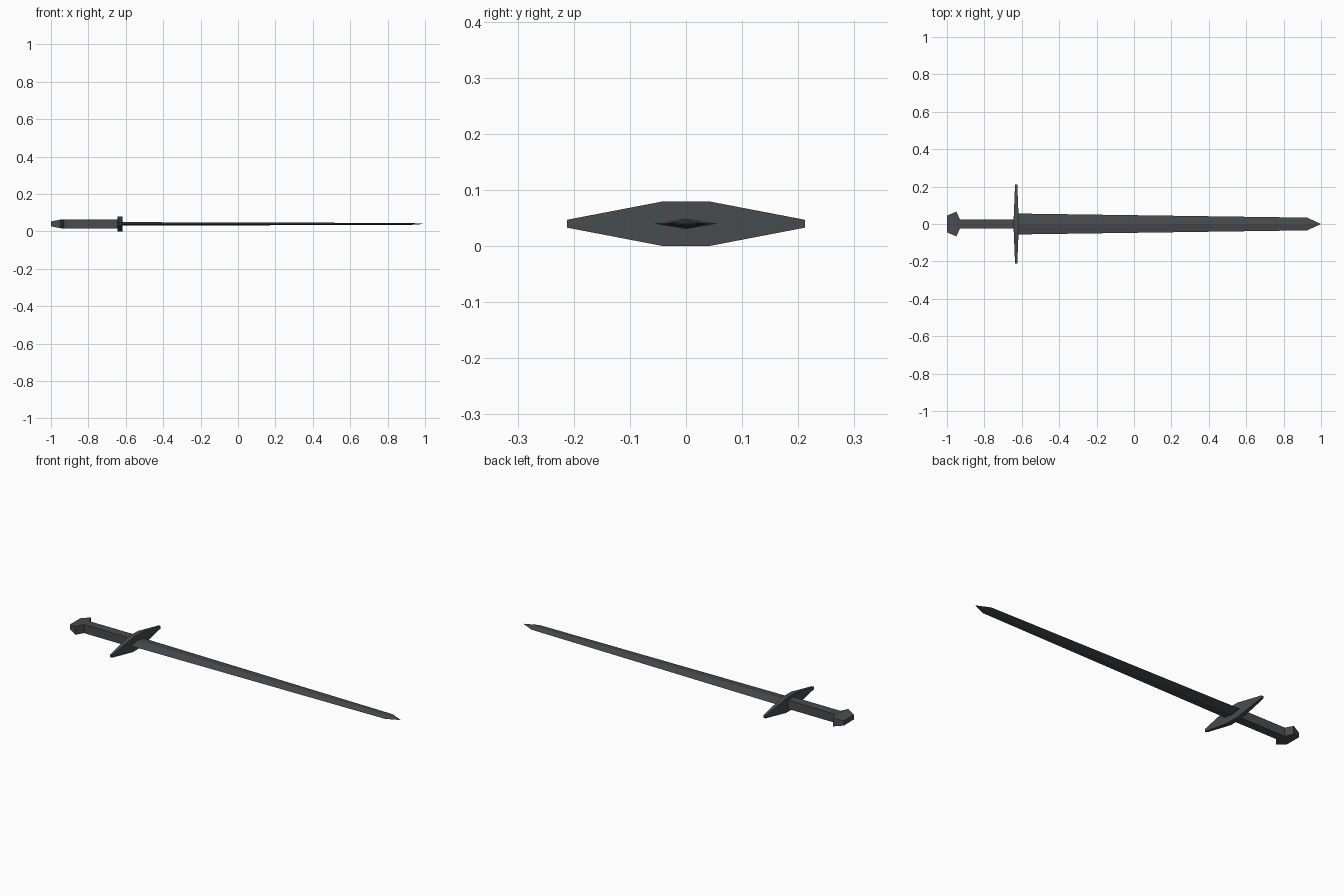
import bpy

if "Cube" in bpy.data.objects:
    bpy.data.objects.remove(bpy.data.objects["Cube"])

mat = bpy.data.materials.new("dark steel")
mat.diffuse_color = (0.065, 0.071, 0.078, 1)
mat.use_nodes = True
mat.node_tree.nodes["Principled BSDF"].inputs["Base Color"].default_value = mat.diffuse_color
ZC = 0.04  # height of the sword's axis


def loft(name, rings, tip=None):
    """Skin a list of equal-sized rings; close with caps or a tip point."""
    n = len(rings[0])
    verts = [p for r in rings for p in r]
    faces = [tuple(range(n))[::-1]]
    for i in range(len(rings) - 1):
        for j in range(n):
            k = (j + 1) % n
            faces.append((i * n + j, i * n + k, (i + 1) * n + k, (i + 1) * n + j))
    last = (len(rings) - 1) * n
    if tip:
        verts.append(tip)
        faces += [(last + j, last + (j + 1) % n, len(verts) - 1) for j in range(n)]
    else:
        faces.append(tuple(range(last, last + n)))
    me = bpy.data.meshes.new(name)
    me.from_pydata(verts, [], faces)
    me.materials.append(mat)
    ob = bpy.data.objects.new(name, me)
    bpy.context.collection.objects.link(ob)
    return ob


def box_ring(x, hy, hz):
    return [(x, a * hy, ZC + b * hz) for a, b in ((-1, -1), (1, -1), (1, 1), (-1, 1))]


def diamond_ring(x, hy, hz):
    return [(x, -hy, ZC), (x, 0, ZC - hz), (x, hy, ZC), (x, 0, ZC + hz)]


def guard_ring(y, x0, x1, hz):
    return [(x0, y, ZC - hz), (x0, y, ZC + hz), (x1, y, ZC + hz), (x1, y, ZC - hz)]


# Blade: diamond section tapering to a point
loft("blade", [diamond_ring(-0.63, 0.056, 0.0095), diamond_ring(0.925, 0.034, 0.005)],
     tip=(1.0, 0, ZC))

# Crossguard: thick middle, tapered arms
loft("crossguard", [guard_ring(-0.212, -0.636, -0.624, 0.007),
                    guard_ring(-0.04, -0.643, -0.617, 0.04),
                    guard_ring(0.04, -0.643, -0.617, 0.04),
                    guard_ring(0.212, -0.636, -0.624, 0.007)])

# Grip
loft("grip", [box_ring(-0.94, 0.024, 0.024), box_ring(-0.63, 0.024, 0.024)])

# Pommel: flared end cap
loft("pommel", [box_ring(-1.0, 0.045, 0.013), box_ring(-0.95, 0.066, 0.023),
                box_ring(-0.93, 0.024, 0.024)])
